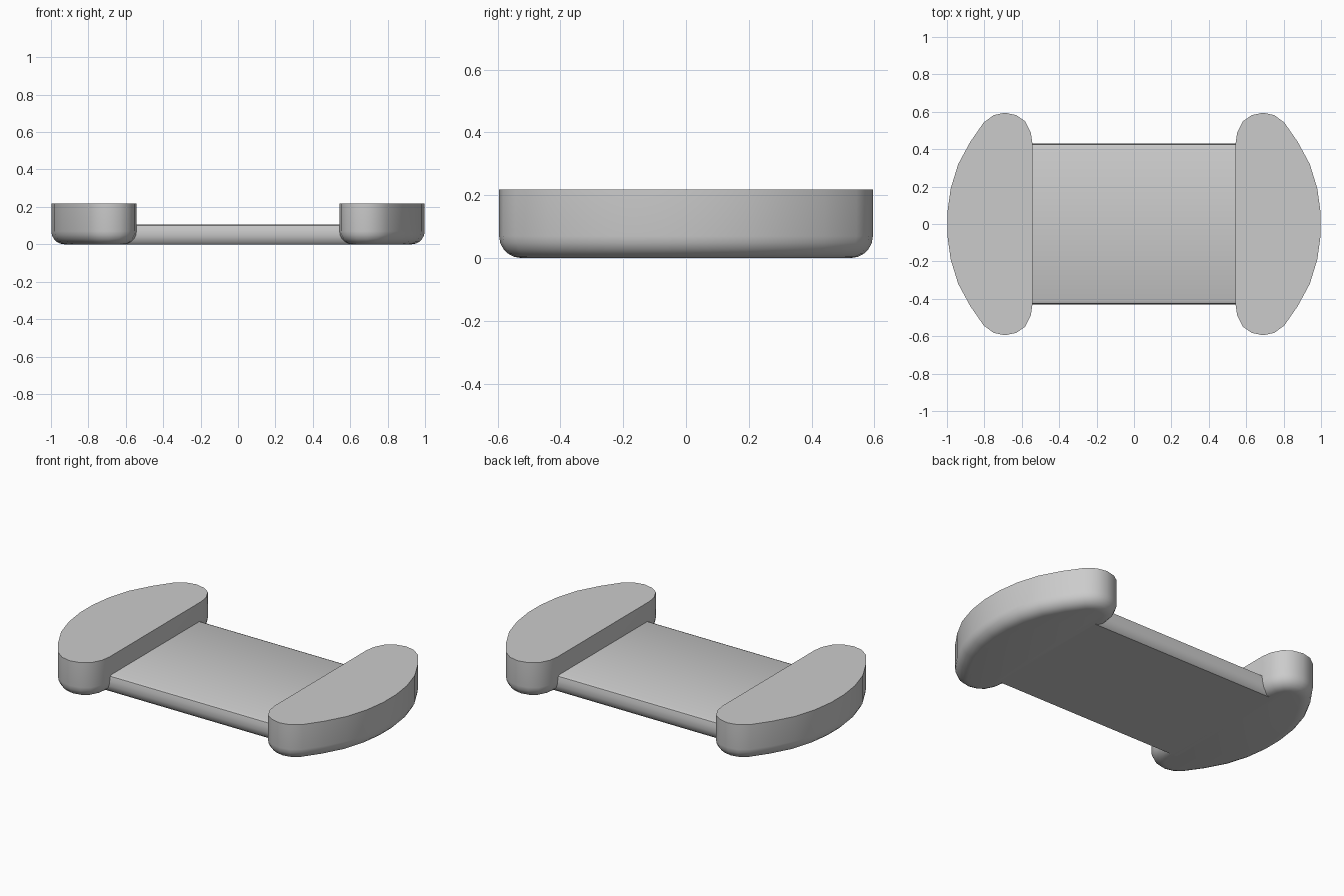
import bpy, bmesh, math

cube = bpy.data.objects.get("Cube")
if cube:
    bpy.data.objects.remove(cube, do_unlink=True)

grey = bpy.data.materials.new("plain grey")
grey.use_nodes = True
colour = (0.6, 0.6, 0.6, 1)
grey.diffuse_color = colour
grey.node_tree.nodes["Principled BSDF"].inputs["Base Color"].default_value = colour


def extrude_profile(name, points, offset, round_bottom=0):
    """Extrude a closed outline of 3D points, optionally rounding its lower rim."""
    bm = bmesh.new()
    base = bm.faces.new([bm.verts.new(p) for p in points])
    top = bmesh.ops.extrude_face_region(bm, geom=[base], use_keep_orig=True)["geom"]
    bmesh.ops.translate(bm, vec=offset, verts=[v for v in top if isinstance(v, bmesh.types.BMVert)])
    bmesh.ops.recalc_face_normals(bm, faces=bm.faces)
    if round_bottom:
        rim = [e for e in bm.edges if all(v.co.z < 0.001 for v in e.verts)]
        bmesh.ops.bevel(bm, geom=rim, offset=round_bottom, segments=5,
                        profile=0.5, affect='EDGES', clamp_overlap=False)
    mesh = bpy.data.meshes.new(name)
    bm.to_mesh(mesh)
    bm.free()
    obj = bpy.data.objects.new(name, mesh)
    bpy.context.collection.objects.link(obj)
    mesh.materials.append(grey)
    bpy.ops.object.select_all(action='DESELECT')
    obj.select_set(True)
    bpy.context.view_layer.objects.active = obj
    bpy.ops.object.shade_smooth_by_angle(angle=math.radians(35))


# Rounded end pads: half outline mirrored front to back, then left to right
half = [(0.543, 0.43), (0.552, 0.49), (0.583, 0.55), (0.63, 0.582), (0.69, 0.595),
        (0.75, 0.582), (0.803, 0.543), (0.875, 0.44), (0.94, 0.32), (0.98, 0.19), (0.998, 0.06)]
outline = half + [(x, -y) for x, y in reversed(half)]
for side, name in ((1, "left_pad"), (-1, "right_pad")):
    extrude_profile(name, [(side * x, y, 0) for x, y in outline], (0, 0, 0.218), 0.07)

# Flat bridge with softly rounded long edges, reaching into both pads
edge = [(0.405, 0), (0.422, 0.015), (0.43, 0.045), (0.43, 0.075), (0.424, 0.1), (0.41, 0.106)]
section = edge + [(-y, z) for y, z in reversed(edge)]
extrude_profile("bridge", [(-0.64, y, z) for y, z in section], (1.28, 0, 0))
